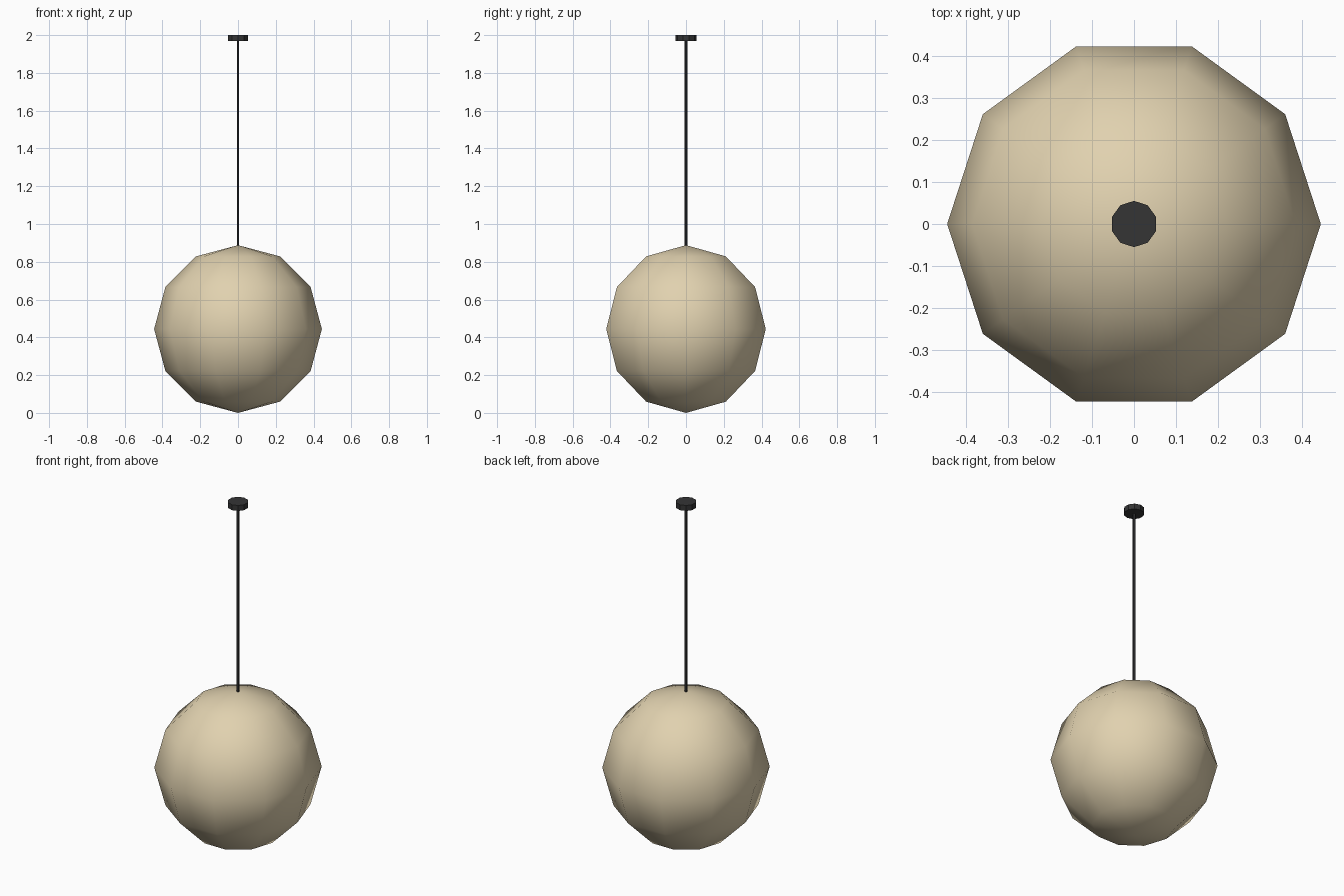
import bpy
import bmesh
from math import sin, cos, pi
from mathutils import Vector

default_cube = bpy.data.objects.get("Cube")
if default_cube:
    bpy.data.objects.remove(default_cube, do_unlink=True)


def make_material(name, color):
    mat = bpy.data.materials.new(name)
    mat.use_nodes = True
    mat.diffuse_color = (*color, 1)
    bsdf = mat.node_tree.nodes["Principled BSDF"]
    bsdf.inputs["Base Color"].default_value = (*color, 1)
    bsdf.inputs["Roughness"].default_value = 0.8
    return mat


def lathe(name, profile, sides, start, mat, smooth=False):
    """Revolve (radius, height) points around z, first vertex at angle start."""
    bm = bmesh.new()
    verts = [bm.verts.new((r * cos(start), r * sin(start), z)) for r, z in profile]
    edges = [bm.edges.new(pair) for pair in zip(verts, verts[1:])]
    bmesh.ops.spin(bm, geom=verts + edges, cent=Vector(), axis=(0, 0, 1),
                   angle=2 * pi, steps=sides, use_duplicate=False)
    bmesh.ops.remove_doubles(bm, verts=bm.verts, dist=0.0005)
    bmesh.ops.recalc_face_normals(bm, faces=bm.faces)
    for face in bm.faces:
        face.smooth = smooth
    mesh = bpy.data.meshes.new(name)
    bm.to_mesh(mesh)
    bm.free()
    mesh.materials.append(mat)
    obj = bpy.data.objects.new(name, mesh)
    bpy.context.collection.objects.link(obj)
    return obj


def cylinder(name, radius, bottom, top, sides, mat):
    profile = [(0, bottom), (radius, bottom), (radius, top), (0, top)]
    return lathe(name, profile, sides, pi / 2, mat)


cream = make_material("cream shade", (0.75, 0.64, 0.43))
charcoal = make_material("charcoal metal", (0.035, 0.035, 0.036))

# Globe shade: a coarse sphere, smoothly shaded
radius, rings = 0.444, 6
arc = [(radius * sin(pi * i / rings), radius - radius * cos(pi * i / rings))
       for i in range(rings + 1)]
lathe("globe_shade", arc, 10, 0, cream, smooth=True)

# Hanging rod and ceiling canopy
cylinder("hanging_rod", 0.007, 0.84, 1.98, 6, charcoal)
cylinder("ceiling_canopy", 0.055, 1.968, 2.0, 10, charcoal)
